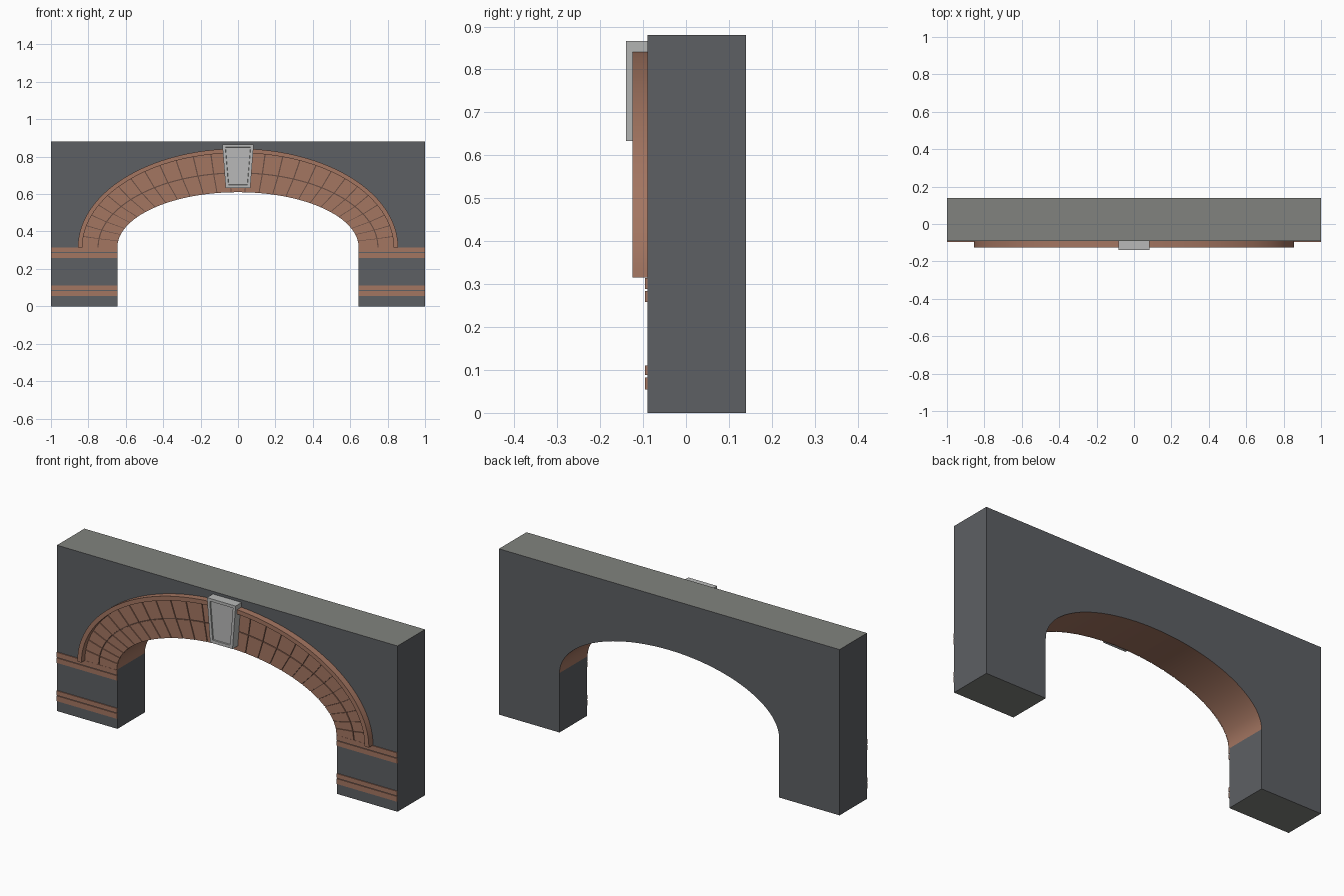
import bpy, bmesh, math

cube = bpy.data.objects.get("Cube")
if cube:
    bpy.data.objects.remove(cube, do_unlink=True)


def material(name, rgb):
    m = bpy.data.materials.new(name)
    m.use_nodes = True
    m.diffuse_color = (*rgb, 1)
    m.node_tree.nodes["Principled BSDF"].inputs["Base Color"].default_value = (*rgb, 1)
    return m


WALL = material("dark_slate_grey", (0.11, 0.116, 0.126))
CAP = material("warm_grey", (0.22, 0.226, 0.21))
BRICK = material("terracotta_brick", (0.37, 0.18, 0.12))
MORTAR = material("dark_brown_joint", (0.14, 0.075, 0.055))
STONE = material("pale_stone", (0.48, 0.485, 0.48))

FRONT, BACK = -0.09, 0.14
SPRING = 0.315
OPENING = (0.645, 0.295)      # half width and rise of each ellipse
MIDDLE = (0.745, 0.395)
BRICK_EDGE = (0.84, 0.512)
RIM_IN = (0.832, 0.505)
RIM_OUT = (0.856, 0.528)


def arc(size, t0, t1, n):
    steps = [t0 + (t1 - t0) * i / n for i in range(n + 1)]
    return [(size[0] * math.cos(t), SPRING + size[1] * math.sin(t)) for t in steps]


def add_prism(bm, outline, y0, y1):
    """Extrude an x-z outline from y0 to y1."""
    front = [bm.verts.new((x, y0, z)) for x, z in outline]
    back = [bm.verts.new((x, y1, z)) for x, z in outline]
    face = bm.faces.new(front)
    bm.faces.new(back[::-1])
    n = len(front)
    for i in range(n):
        j = (i + 1) % n
        bm.faces.new((front[i], back[i], back[j], front[j]))
    return face


def add_arch(bm, inner, outer, t0, t1, n, y0, y1):
    """Sweep a rectangular section along the arch."""
    rows = []
    for (xi, zi), (xo, zo) in zip(arc(inner, t0, t1, n), arc(outer, t0, t1, n)):
        section = ((xi, y0, zi), (xo, y0, zo), (xo, y1, zo), (xi, y1, zi))
        rows.append([bm.verts.new(p) for p in section])
    for a, b in zip(rows, rows[1:]):
        for k in range(4):
            bm.faces.new((a[k], a[k - 1], b[k - 1], b[k]))
    bm.faces.new(rows[0])
    bm.faces.new(rows[-1][::-1])


def finish(bm, name, mats, smooth=False):
    bmesh.ops.recalc_face_normals(bm, faces=bm.faces)
    mesh = bpy.data.meshes.new(name)
    bm.to_mesh(mesh)
    bm.free()
    for m in mats:
        mesh.materials.append(m)
    obj = bpy.data.objects.new(name, mesh)
    bpy.context.collection.objects.link(obj)
    if smooth:
        bpy.ops.object.select_all(action='DESELECT')
        obj.select_set(True)
        bpy.context.view_layer.objects.active = obj
        bpy.ops.object.shade_smooth_by_angle(angle=math.radians(30))
    return obj


# Wall with elliptical opening: pale top and base, brick soffit
bm = bmesh.new()
outline = [(-1, 0), (-OPENING[0], 0)] + arc(OPENING, math.pi, 0, 64)
outline += [(OPENING[0], 0), (1, 0), (1, 0.88), (-1, 0.88)]
add_prism(bm, outline, FRONT, BACK)
bmesh.ops.recalc_face_normals(bm, faces=bm.faces)
for f in bm.faces:
    height = f.calc_center_median().z
    if abs(f.normal.y) > 0.5:
        continue
    if abs(f.normal.z) > 0.99 and (height < 0.01 or height > 0.87):
        f.material_index = 1
    elif SPRING < height < 0.62 and f.normal.z < -0.001:
        f.material_index = 2
finish(bm, "arch_wall", [WALL, CAP, BRICK], smooth=True)

# Thin backing that shows in the joints between bricks
bm = bmesh.new()
add_arch(bm, OPENING, (0.835, 0.507), 0, math.pi, 64, FRONT - 0.001, FRONT + 0.002)
finish(bm, "brick_joints", [MORTAR])

# Two rings of wedge bricks
COUNT, GAP = 27, 0.004
step = math.pi / COUNT
middle_outer = (MIDDLE[0] + 0.006, MIDDLE[1] + 0.006)
for name, inner, outer in (("inner_bricks", OPENING, MIDDLE),
                           ("outer_bricks", middle_outer, BRICK_EDGE)):
    bm = bmesh.new()
    for i in range(COUNT):
        start = i * step + (GAP if i else 0)
        end = (i + 1) * step - (GAP if i < COUNT - 1 else 0)
        add_arch(bm, inner, outer, start, end, 3, FRONT - 0.006, FRONT + 0.002)
    finish(bm, name, [BRICK])

# Raised rim around the bricks
bm = bmesh.new()
add_arch(bm, RIM_IN, RIM_OUT, 0, math.pi, 64, -0.125, FRONT)
finish(bm, "arch_rim", [BRICK], smooth=True)

# Paired brick courses on both piers
for side, sign in (("left", 1), ("right", -1)):
    bm = bmesh.new()
    for low, high in ((0.055, 0.083), (0.088, 0.11), (0.258, 0.284), (0.289, 0.314)):
        x0, x1 = sign * OPENING[0], sign
        add_prism(bm, [(x0, low), (x1, low), (x1, high), (x0, high)],
                  FRONT - 0.005, FRONT + 0.002)
    finish(bm, side + "_pier_courses", [BRICK])

# Tapered keystone with sunken panel
bm = bmesh.new()
face = add_prism(bm, [(-0.066, 0.633), (0.066, 0.633), (0.084, 0.866), (-0.084, 0.866)],
                 -0.14, FRONT)
bmesh.ops.recalc_face_normals(bm, faces=bm.faces)
bmesh.ops.inset_region(bm, faces=[face], thickness=0.022)
bmesh.ops.inset_region(bm, faces=[face], thickness=0.002, depth=-0.006)
finish(bm, "keystone", [STONE])
